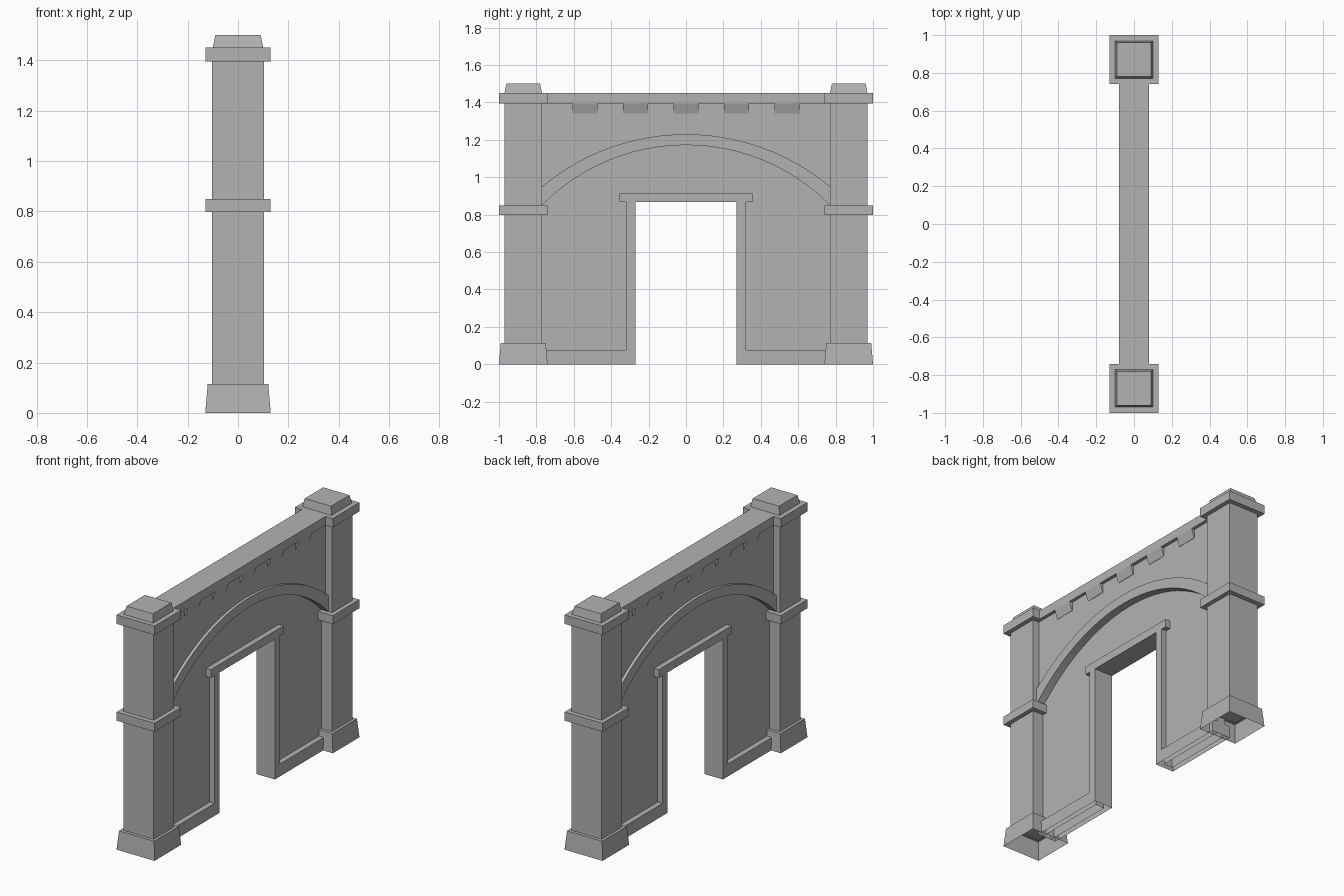
import bpy, bmesh, math

if "Cube" in bpy.data.objects:
    bpy.data.objects.remove(bpy.data.objects["Cube"])

stone = bpy.data.materials.new("grey_stone")
stone.diffuse_color = (.45, .45, .45, 1)
stone.use_nodes = True
stone.node_tree.nodes["Principled BSDF"].inputs["Base Color"].default_value = stone.diffuse_color

def finish(name, bm):
    bmesh.ops.recalc_face_normals(bm, faces=bm.faces)
    # the model is open where it meets the ground
    ground = [f for f in bm.faces if all(v.co.z < 1e-5 for v in f.verts)]
    bmesh.ops.delete(bm, geom=ground, context='FACES')
    me = bpy.data.meshes.new(name)
    bm.to_mesh(me)
    bm.free()
    me.materials.append(stone)
    ob = bpy.data.objects.new(name, me)
    bpy.context.collection.objects.link(ob)
    return ob

def slab(name, outline, half, half_low=None):
    """Extrude a (y, z) outline to x = +-half; half_low tapers its lowest points."""
    bm = bmesh.new()
    low = min(z for _, z in outline)
    def ring(s):
        return [bm.verts.new((s * (half_low if half_low and z == low else half), y, z))
                for y, z in outline]
    a, b = ring(-1), ring(1)
    bm.faces.new(a)
    bm.faces.new(b[::-1])
    n = len(a)
    for i in range(n):
        j = (i + 1) % n
        bm.faces.new((a[i], a[j], b[j], b[i]))
    return finish(name, bm)

def stack(name, yc, profile):
    """Closed square stack of (half x, half y, z) rings."""
    bm = bmesh.new()
    rings = [[bm.verts.new((sx * hx, yc + sy * hy, z))
              for sx, sy in ((-1, -1), (1, -1), (1, 1), (-1, 1))] for hx, hy, z in profile]
    for a, b in zip(rings, rings[1:]):
        for i in range(4):
            j = (i + 1) % 4
            bm.faces.new((a[i], a[j], b[j], b[i]))
    bm.faces.new(rings[0])
    bm.faces.new(rings[-1])
    return finish(name, bm)

def arc(spring, crown, c=0.77, n=24):
    """Circular arc from y = -c to c in (y, z)."""
    h = crown - spring
    r = (c * c + h * h) / (2 * h)
    t = math.asin(c / r)
    return [(r * math.sin(-t + 2 * t * i / n), crown - r + r * math.cos(-t + 2 * t * i / n))
            for i in range(n + 1)]

def mirrored(half):
    """Complete a symmetric outline given its +y half."""
    return half + [(-y, z) for y, z in reversed(half)]

# End pillars: hollow plinth, then shaft, middle band, top band and cap
plinth = [(.13, .13, 0), (.12, .12, .115)]
shaft = [(.103, .10, .11), (.103, .10, .797), (.13, .13, .797), (.13, .13, .85),
         (.103, .10, .85), (.103, .10, 1.395), (.13, .13, 1.395), (.13, .13, 1.45),
         (.10, .10, 1.45), (.09, .09, 1.50)]
for side, yc in (("left", -.87), ("right", .87)):
    stack("plinth_" + side, yc, plinth)
    stack("pillar_" + side, yc, shaft)

# Recessed panel around the doorway
slab("wall_panel", mirrored([(.30, .89), (.30, 0), (.77, 0), (.77, 1.20)]), .03)

# Door frame, lintel and skirting in one flush outline
slab("door_frame", mirrored([(.27, .867), (.27, 0), (.77, 0), (.77, .077), (.32, .077),
                             (.32, .867), (.355, .867), (.355, .917)]), .063)

# Arch band and the wall above it
outer, inner = arc(.95, 1.23), arc(.85, 1.172)
slab("arch_band", outer + inner[::-1], .078)
slab("upper_wall", arc(.93, 1.21) + [(.77, 1.40), (-.77, 1.40)], .06)

# Cornice and its sloping corbels
slab("cornice", [(-.77, 1.395), (.77, 1.395), (.77, 1.45), (-.77, 1.45)], .08)
for i in range(-2, 3):
    y = i * .27
    slab("corbel", [(y - .066, 1.34), (y + .066, 1.34), (y + .066, 1.395), (y - .066, 1.395)],
         .08, .062)
